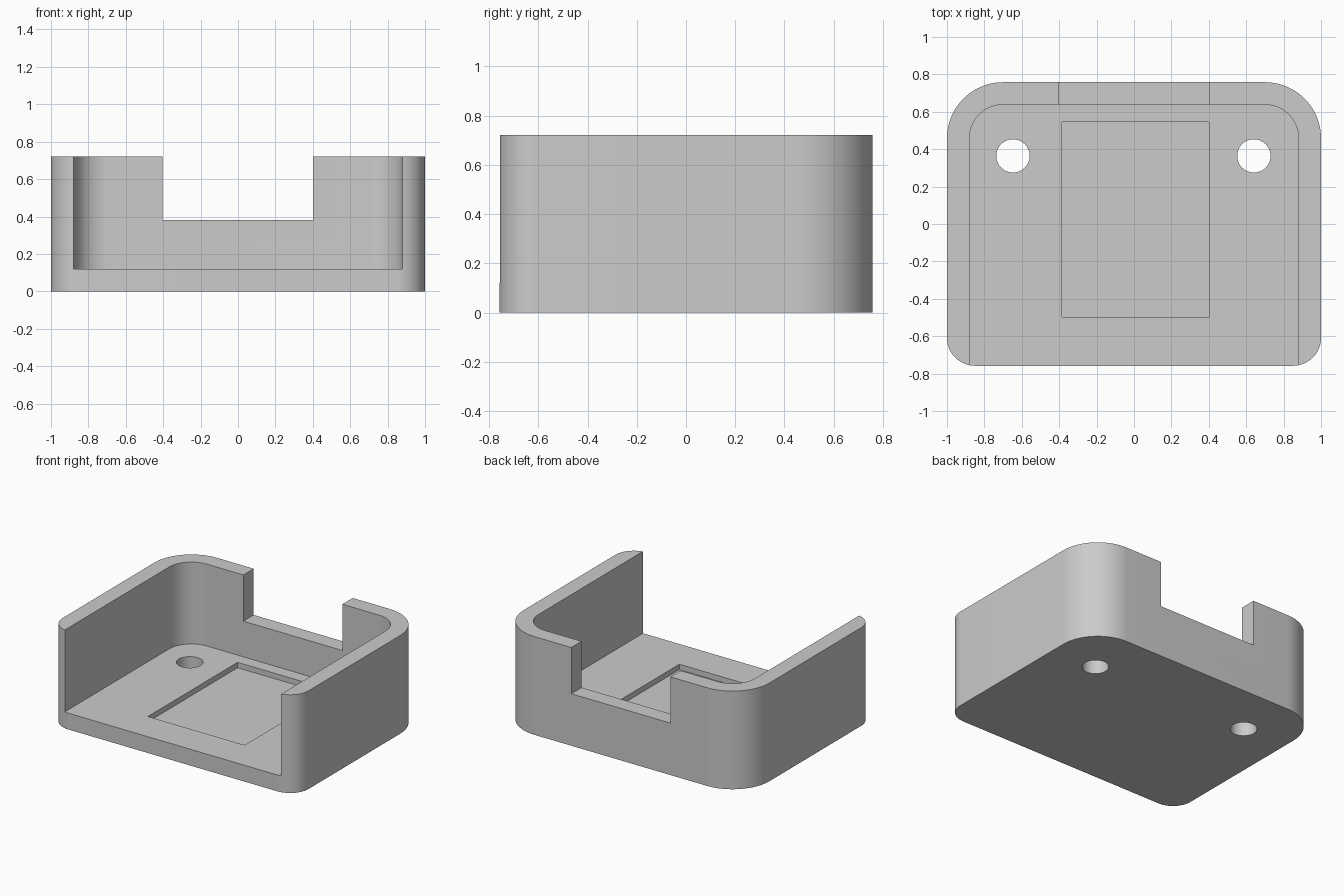
import bpy, bmesh
from math import sin, cos, pi

cube = bpy.data.objects.get("Cube")
if cube:
    bpy.data.objects.remove(cube, do_unlink=True)

HALF_X, HALF_Y, HEIGHT = 1.0, 0.758, 0.722
WALL, FLOOR = 0.12, 0.12
BACK_R, FRONT_R = 0.30, 0.15

grey = bpy.data.materials.new("light grey")
grey.use_nodes = True
colour = (0.6, 0.6, 0.6, 1)
grey.diffuse_color = colour
grey.node_tree.nodes["Principled BSDF"].inputs["Base Color"].default_value = colour


def rounded_outline(x0, x1, y0, y1, front_r, back_r, steps=24):
    """Counter-clockwise rectangle with separate front and back corner radii."""
    corners = [(x1 - back_r, y1 - back_r, back_r, 0), (x0 + back_r, y1 - back_r, back_r, 1),
               (x0 + front_r, y0 + front_r, front_r, 2), (x1 - front_r, y0 + front_r, front_r, 3)]
    points = []
    for cx, cy, r, quarter in corners:
        count = steps if r > 0 else 0
        for i in range(count + 1):
            a = (quarter + i / max(count, 1)) * pi / 2
            points.append((cx + r * cos(a), cy + r * sin(a)))
    return points


def prism(name, outline, z0, z1):
    """Extrude a flat outline upwards into a solid."""
    bm = bmesh.new()
    base = bm.faces.new([bm.verts.new((x, y, z0)) for x, y in outline])
    top = bmesh.ops.extrude_face_region(bm, geom=[base])["geom"]
    bmesh.ops.translate(bm, vec=(0, 0, z1 - z0),
                        verts=[v for v in top if isinstance(v, bmesh.types.BMVert)])
    bmesh.ops.recalc_face_normals(bm, faces=bm.faces)
    mesh = bpy.data.meshes.new(name)
    bm.to_mesh(mesh)
    bm.free()
    mesh.materials.append(grey)
    obj = bpy.data.objects.new(name, mesh)
    bpy.context.collection.objects.link(obj)
    return obj


def box(name, x0, x1, y0, y1, z0, z1):
    return prism(name, rounded_outline(x0, x1, y0, y1, 0, 0), z0, z1)


# Outer body
tray = prism("open_front_tray",
             rounded_outline(-HALF_X, HALF_X, -HALF_Y, HALF_Y, FRONT_R, BACK_R), 0, HEIGHT)

# Cavity open at the front and top, rear notch, shallow floor pocket
inner = HALF_X - WALL
cutters = [
    prism("cavity_cutter", rounded_outline(-inner, inner, -1.2, HALF_Y - WALL, 0, BACK_R - WALL),
          FLOOR, 1),
    box("rear_notch_cutter", -0.403, 0.402, 0.6, 1, 0.382, 1),
    box("floor_pocket_cutter", -0.385, 0.402, -0.497, 0.545, FLOOR - 0.04, 0.3),
]

# Two screw holes through the floor
for side, x in (("left", 0.641), ("right", -0.647)):
    r = 0.089
    cutters.append(prism(side + "_hole_cutter",
                         rounded_outline(x - r, x + r, 0.364 - r, 0.364 + r, r, r, 12), -0.2, 0.3))

# Cut everything out and discard the cutters
bpy.context.view_layer.objects.active = tray
for cutter in cutters:
    cutter.hide_render = True
    cut = tray.modifiers.new(cutter.name, 'BOOLEAN')
    cut.operation = 'DIFFERENCE'
    cut.solver = 'EXACT'
    cut.object = cutter
    bpy.ops.object.modifier_apply(modifier=cut.name)
    bpy.data.objects.remove(cutter, do_unlink=True)

# Smooth curved walls, crisp edges
for obj in bpy.context.selected_objects:
    obj.select_set(False)
tray.select_set(True)
bpy.ops.object.shade_smooth_by_angle(angle=pi / 6)
